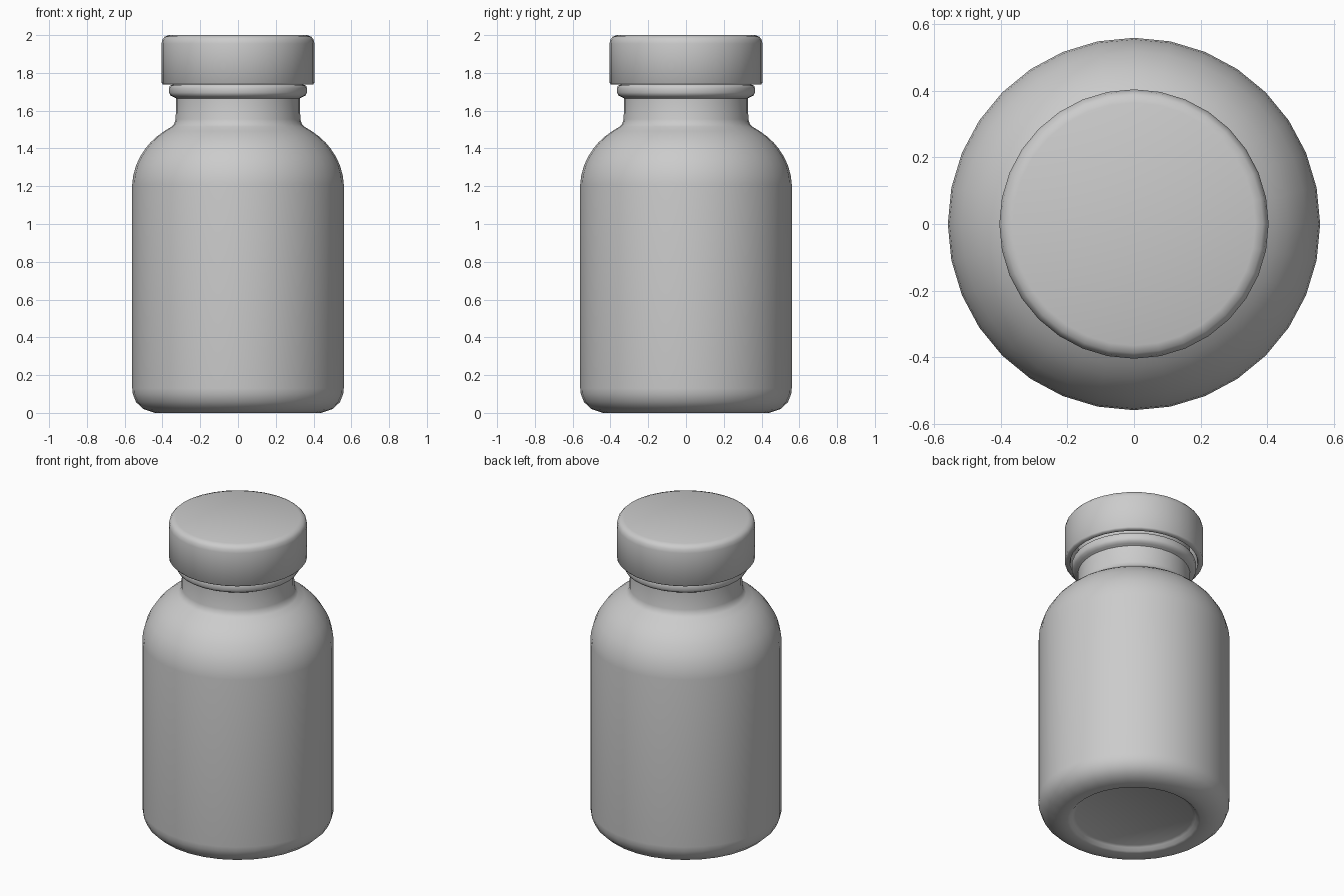
import bpy, bmesh, math

if "Cube" in bpy.data.objects:
    bpy.data.objects.remove(bpy.data.objects["Cube"])

SEGMENTS = 32


def lathe(name, profile):
    """Revolve (radius, height) points about z; end points on the axis become poles."""
    bm = bmesh.new()
    rings = []
    for r, z in profile:
        if r == 0:
            rings.append([bm.verts.new((0, 0, z))] * SEGMENTS)
        else:
            rings.append([bm.verts.new((r * math.cos(a), r * math.sin(a), z))
                          for a in (2 * math.pi * i / SEGMENTS for i in range(SEGMENTS))])
    for low, high in zip(rings, rings[1:]):
        for i in range(SEGMENTS):
            j = (i + 1) % SEGMENTS
            corners = [low[i], low[j], high[j], high[i]]
            bm.faces.new(list(dict.fromkeys(corners)))
    bmesh.ops.recalc_face_normals(bm, faces=bm.faces[:])
    mesh = bpy.data.meshes.new(name)
    bm.to_mesh(mesh)
    bm.free()
    obj = bpy.data.objects.new(name, mesh)
    bpy.context.collection.objects.link(obj)
    bpy.ops.object.select_all(action='DESELECT')
    obj.select_set(True)
    bpy.context.view_layer.objects.active = obj
    bpy.ops.object.shade_smooth_by_angle(angle=math.radians(50))
    return obj


# Bottle: recessed base, straight wall, round shoulder, neck and collar
lathe("bottle", [
    (0, 0.03), (0.345, 0.03), (0.36, 0.022), (0.375, 0.005), (0.39, 0),
    (0.44, 0), (0.50, 0.02), (0.54, 0.057), (0.557, 0.10), (0.56, 0.13),
    (0.56, 1.21), (0.555, 1.255), (0.54, 1.31), (0.519, 1.355), (0.49, 1.40),
    (0.463, 1.432), (0.43, 1.463), (0.39, 1.492), (0.352, 1.515),
    (0.338, 1.53), (0.33, 1.555),
    (0.328, 1.665), (0.342, 1.672), (0.358, 1.68), (0.365, 1.695),
    (0.365, 1.72), (0.36, 1.733), (0.34, 1.74), (0.33, 1.76),
    (0.33, 1.93), (0, 1.93),
])

# Screw cap: rounded top edge, hollow underside fitting over the neck
lathe("cap", [
    (0, 1.94), (0.36, 1.94), (0.37, 1.75), (0.375, 1.738), (0.397, 1.738), (0.405, 1.747),
    (0.405, 1.955), (0.40, 1.977), (0.388, 1.992), (0.365, 2.0), (0, 2.0),
])
